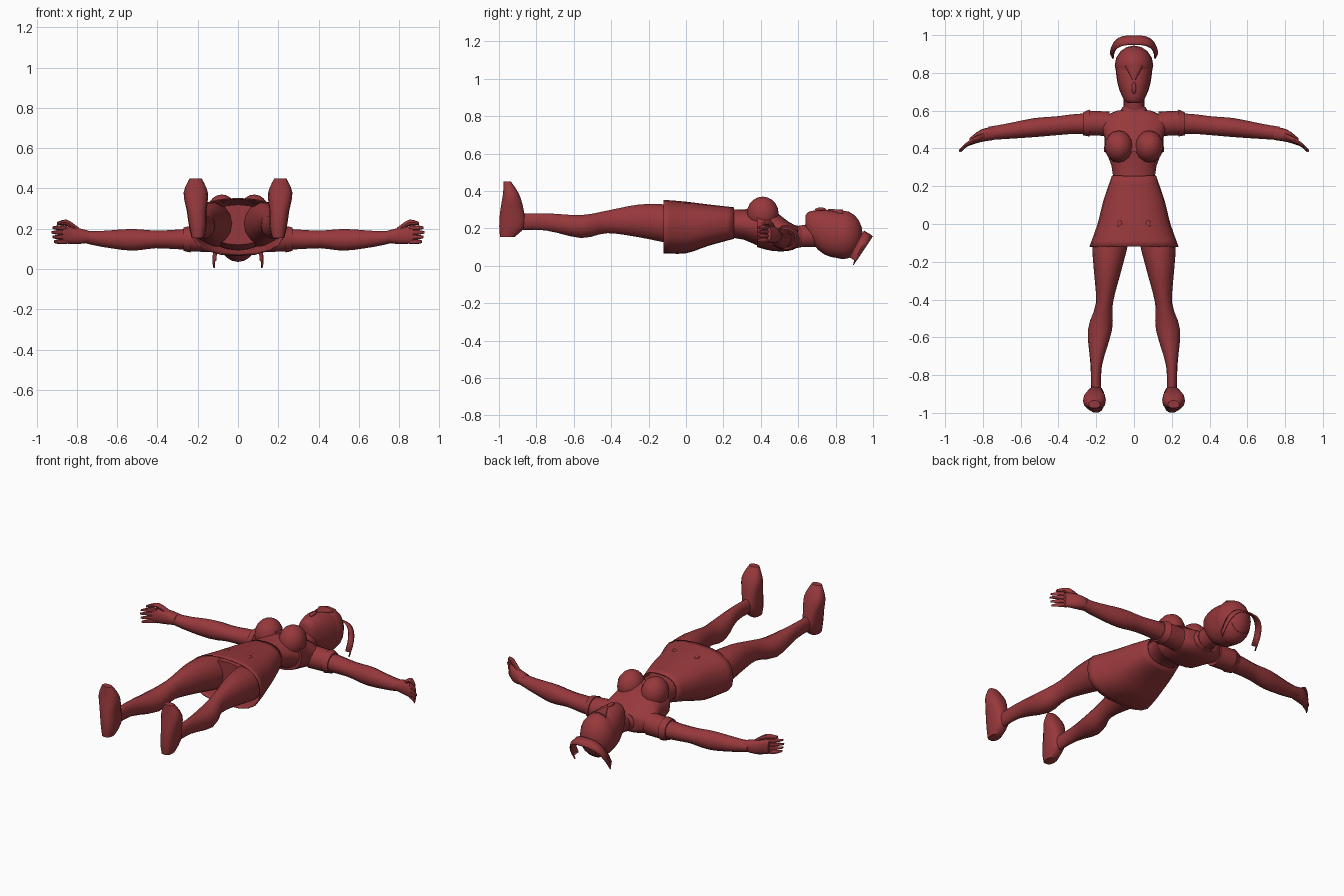
import bpy
import bmesh
from math import sin, cos, pi, copysign, radians
from mathutils import Vector

cube = bpy.data.objects.get("Cube")
if cube:
    bpy.data.objects.remove(cube, do_unlink=True)

# Single colour for the whole figure
red = bpy.data.materials.new("dark_red")
red.use_nodes = True
colour = (0.31, 0.04, 0.045, 1)
red.diffuse_color = colour
red.node_tree.nodes["Principled BSDF"].inputs["Base Color"].default_value = colour


def finish(bm, name, thickness=0):
    """Turn a bmesh into a named, shaded object."""
    bmesh.ops.recalc_face_normals(bm, faces=bm.faces)
    mesh = bpy.data.meshes.new(name)
    bm.to_mesh(mesh)
    bm.free()
    mesh.materials.append(red)
    obj = bpy.data.objects.new(name, mesh)
    bpy.context.collection.objects.link(obj)
    if thickness:
        solid = obj.modifiers.new("cloth", "SOLIDIFY")
        solid.thickness = thickness
        solid.offset = 0
    bpy.ops.object.select_all(action="DESELECT")
    obj.select_set(True)
    bpy.context.view_layer.objects.active = obj
    bpy.ops.object.shade_smooth_by_angle(angle=radians(40))


def power(value, exponent):
    return copysign(abs(value) ** (2 / exponent), value)


def smooth_path(keys, steps=3):
    """Resample key sections along a smooth spline."""
    keys = [Vector(key) for key in keys]
    padded = [keys[0], *keys, keys[-1]]
    result = []
    for before, start, end, after in zip(padded, padded[1:], padded[2:], padded[3:]):
        for step in range(steps):
            t = step / steps
            leave, arrive = (end - before) / 2, (after - start) / 2
            bend = (end - start) * 3 - leave * 2 - arrive
            twist = (start - end) * 2 + leave + arrive
            result.append(start + leave * t + bend * t ** 2 + twist * t ** 3)
    return result + [keys[-1]]


def loft(name, axis, keys, sides=14, square=2, flip=1, thickness=0):
    """Skin rounded sections: (position, centre a, radius a, centre b, radius b).
    With a thickness the ends stay open, as in cloth."""
    bm = bmesh.new()
    loops = []
    for pos, centre_a, radius_a, centre_b, radius_b in smooth_path(keys):
        loop = []
        for i in range(sides):
            angle = 2 * pi * i / sides
            a = centre_a + radius_a * power(cos(angle), square)
            b = centre_b + radius_b * power(sin(angle), square)
            x, y, z = {"x": (pos, a, b), "y": (a, pos, b), "z": (a, b, pos)}[axis]
            loop.append(bm.verts.new((x * flip, y, z)))
        loops.append(loop)
    for low, high in zip(loops, loops[1:]):
        for i in range(sides):
            bm.faces.new((low[i - 1], low[i], high[i], high[i - 1]))
    if not thickness:
        bm.faces.new(loops[0])
        bm.faces.new(loops[-1])
    finish(bm, name, thickness)


def body(name, keys, **options):
    """Centred loft along the body: (y, half width, low z, high z)."""
    sections = [(y, 0, width, (low + high) / 2, (high - low) / 2)
                for y, width, low, high in keys]
    loft(name, "y", sections, sides=20, **options)


def ball(name, centre, size):
    bm = bmesh.new()
    bmesh.ops.create_uvsphere(bm, u_segments=16, v_segments=10, radius=1)
    bmesh.ops.scale(bm, vec=size, verts=bm.verts)
    bmesh.ops.translate(bm, vec=centre, verts=bm.verts)
    finish(bm, name)


# Trunk and clothes
body("torso", [(-.1, .17, .12, .32), (.05, .16, .09, .32),
               (.25, .11, .15, .3), (.4, .155, .1, .31)])
body("crop_top", [(.38, .16, .1, .32), (.46, .157, .08, .3),
                  (.55, .18, .08, .235), (.6, .09, .1, .21)], square=2.3)
body("collar", [(.57, .09, .09, .22), (.62, .06, .1, .21)])
body("skirt", [(-.12, .233, .07, .35), (0, .19, .07, .34),
               (.12, .16, .11, .325), (.255, .114, .147, .31)],
     square=2.5, thickness=.006)

# Head and hair
body("neck", [(.58, .055, .1, .21), (.7, .055, .1, .23)])
body("head", [(.64, .03, .19, .27), (.66, .055, .14, .29), (.74, .086, .06, .3),
              (.85, .097, .04, .28), (.91, .07, .07, .23)], square=2.2)
ball("hair", (0, .84, .165), (.102, .105, .13))
body("fringe", [(.76, .006, .29, .304), (.84, .05, .26, .3)])
ball("nose", (0, .72, .3), (.012, .03, .012))

# Flared headband arching over the crown, open towards the back
bm = bmesh.new()
rows = []
steps = 16
for i in range(steps + 1):
    angle = pi * i / steps
    across = power(cos(angle), 2.8)
    rise = power(sin(angle), 2.8)
    y, z = .875 + .075 * rise, .045 + .14 * rise
    rows.append([bm.verts.new(point) for point in (
        (.11 * across, y, z),
        (.123 * across, y + .025, z - .015),
        (.118 * across, y + .02 + .027 * rise, z - .04 + .01 * rise))])
for first, second in zip(rows, rows[1:]):
    for k in range(2):
        bm.faces.new((first[k], first[k + 1], second[k + 1], second[k]))
finish(bm, "headband", .008)

# Paired parts, left is +x
for side, flip in (("left", 1), ("right", -1)):
    ball(side + "_bust", (flip * .08, .41, .28), (.076, .085, .09))
    ball(side + "_skirt_button", (flip * .075, 0, .335), (.013, .02, .006))

    loft(side + "_leg", "y", [
        (-.9, .2, .027, .235, .045), (-.75, .2, .03, .235, .047),
        (-.56, .18, .064, .21, .063), (-.42, .157, .045, .235, .062),
        (-.25, .14, .072, .24, .09), (-.1, .125, .095, .225, .105),
        (0, .1, .08, .21, .1)], flip=flip)

    # Shoe: sole faces -y, toe points up
    loft(side + "_shoe", "z", [
        (.155, .2, .03, -.955, .04), (.21, .2, .043, -.93, .07),
        (.29, .205, .05, -.93, .065), (.38, .21, .06, -.935, .045),
        (.45, .21, .03, -.955, .02)], square=2.5, flip=flip)

    loft(side + "_arm", "x", [
        (.13, .53, .06, .15, .06), (.3, .53, .053, .147, .05),
        (.41, .52, .05, .147, .045), (.53, .51, .05, .145, .055),
        (.68, .49, .04, .15, .04), (.77, .48, .035, .16, .03)], flip=flip)
    loft(side + "_sleeve", "x", [
        (.13, .53, .065, .15, .068), (.24, .535, .065, .148, .062)], flip=flip)
    loft(side + "_cuff", "x", [
        (.235, .535, .072, .148, .068), (.27, .53, .06, .148, .06)], flip=flip)

    # Hand with four fingers and a thumb
    loft(side + "_palm", "x", [
        (.74, .48, .035, .16, .03), (.81, .467, .033, .165, .043),
        (.87, .435, .02, .17, .042)], square=2.4, flip=flip)
    for n, finger in enumerate(("little", "ring", "middle", "index")):
        z = .136 + .023 * n
        tip = .927 - .006 * abs(n - 2)
        loft(f"{side}_{finger}_finger", "x", [
            (.85, .44, .012, z, .012), (.89, .417, .012, z, .012),
            (tip, .387, .006, z, .006)], sides=8, flip=flip)
    loft(side + "_thumb", "x", [
        (.79, .47, .015, .19, .015), (.85, .445, .015, .23, .015),
        (.9, .41, .008, .225, .008)], sides=8, flip=flip)
